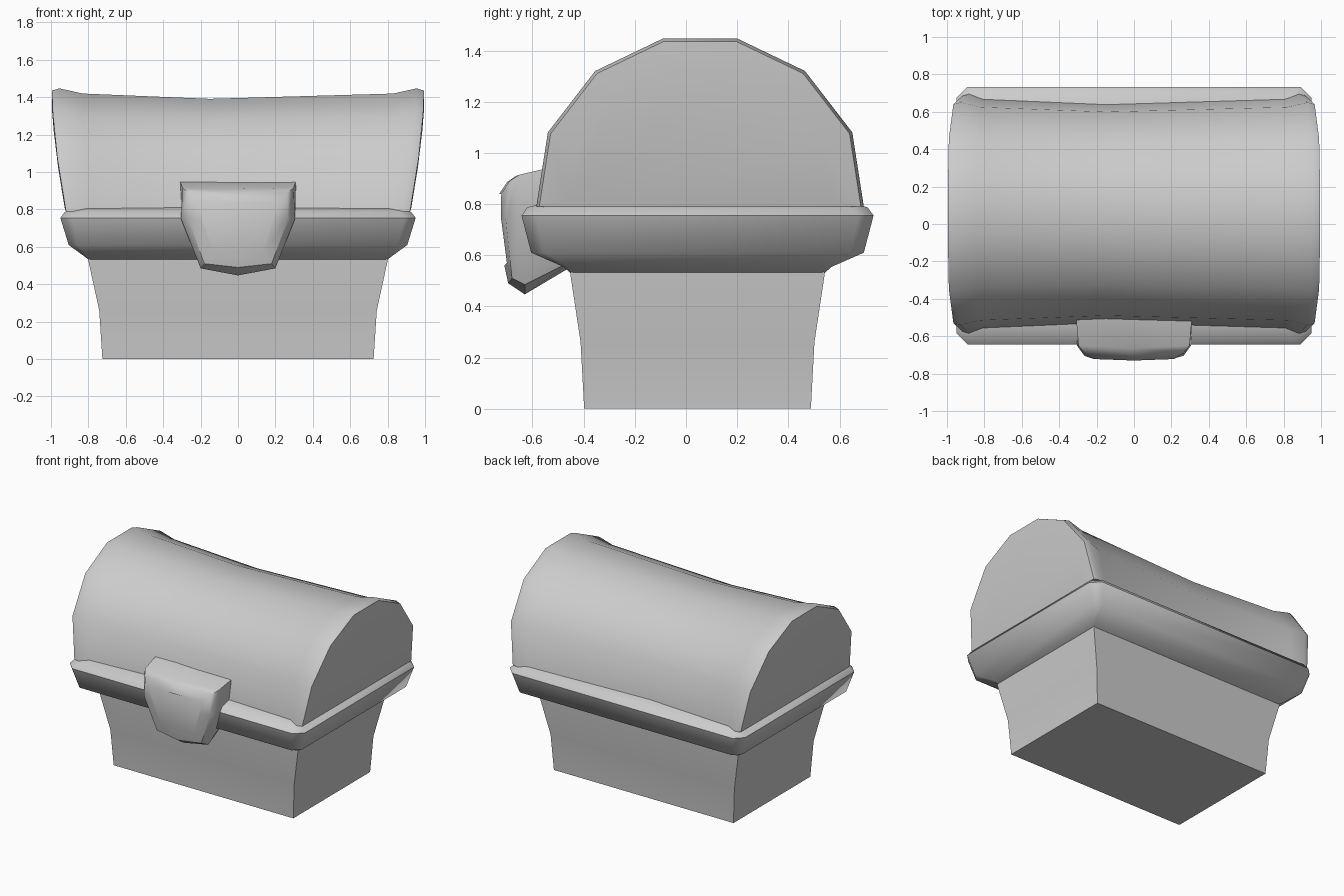
import bpy, bmesh, math

if "Cube" in bpy.data.objects:
    bpy.data.objects.remove(bpy.data.objects["Cube"])

CY = 0.045  # depth centre of the box


def loft(name, rings, angle):
    """Skin a list of equal-length vertex rings and cap both ends."""
    bm = bmesh.new()
    loops = [[bm.verts.new(p) for p in r] for r in rings]
    for a, b in zip(loops, loops[1:]):
        n = len(a)
        for i in range(n):
            j = (i + 1) % n
            bm.faces.new((a[i], a[j], b[j], b[i]))
    bm.faces.new(loops[0])
    bm.faces.new(loops[-1])
    bmesh.ops.recalc_face_normals(bm, faces=bm.faces)
    me = bpy.data.meshes.new(name)
    bm.to_mesh(me)
    bm.free()
    ob = bpy.data.objects.new(name, me)
    bpy.context.collection.objects.link(ob)
    bpy.ops.object.select_all(action='DESELECT')
    bpy.context.view_layer.objects.active = ob
    ob.select_set(True)
    bpy.ops.object.shade_smooth_by_angle(angle=math.radians(angle))
    return ob


def rect(hx, hy, z, c=0.0):
    """Rectangle ring; c > 0 cuts the corners."""
    if c == 0:
        pts = [(hx, -hy), (hx, hy), (-hx, hy), (-hx, -hy)]
    else:
        pts = [(hx - c, -hy), (hx, -hy + c), (hx, hy - c), (hx - c, hy),
               (-hx + c, hy), (-hx, hy - c), (-hx, -hy + c), (-hx + c, -hy)]
    return [(x, y + CY, z) for x, y in pts]


# flared box body
loft("chest_body", [rect(0.725, 0.443, 0), rect(0.742, 0.457, 0.26),
                    rect(0.80, 0.497, 0.525), rect(0.80, 0.497, 0.56)], 30)

# thick moulded rim
loft("rim", [rect(0.79, 0.49, 0.525, 0.01), rect(0.83, 0.525, 0.555, 0.02),
             rect(0.905, 0.65, 0.61, 0.05), rect(0.95, 0.688, 0.755, 0.06),
             rect(0.925, 0.665, 0.787, 0.06), rect(0.84, 0.56, 0.815, 0.06)], 48)

# barrel lid: half profile (offset from CY+0.01, z), flaring towards both ends
OUTER = [(0.64, 0.79), (0.595, 1.08), (0.41, 1.32), (0.145, 1.447)]
INNER = [(0.515, 0.81), (0.48, 1.02), (0.33, 1.22), (0.115, 1.32)]


def lean(z):
    t = max(0.0, (1.43 - z) / 0.64)
    return -0.075 * t ** 1.6


def lid_ring(x, prof, s, flare):
    half = [(y * s, 0.79 + (z - 0.79) * s) for y, z in prof]
    full = half + [(-y, z) for y, z in reversed(half)]
    side = math.copysign(1, x)
    return [(x + side * flare * lean(z), y + CY + 0.01, z) for y, z in full]


ends = [(0.83, OUTER, 0.958, 0.3), (0.955, OUTER, 1.0, 0.95),
        (0.995, OUTER, 0.982, 1.0), (0.998, INNER, 1.0, 1.0)]
lid = [lid_ring(-x, p, s, f) for x, p, s, f in reversed(ends)]
lid.append(lid_ring(-0.15, OUTER, 0.915, 0))
lid += [lid_ring(x, p, s, f) for x, p, s, f in ends]
loft("barrel_lid", lid, 55)


# latch plate: rings from back to front, mirrored half outline
def latch_ring(half):
    return half + [(-x, y, z) for x, y, z in reversed(half) if x > 0.001]


# ring order: top middle, sides downward, bottom middle
def latch_outline(top, upper, mid, low, tip):
    right = [upper, mid, low]
    left = [(-x, y, z) for x, y, z in reversed(right)]
    return [top] + right + [tip] + left


loft("latch", [
    latch_outline((0, -0.50, 0.945), (0.31, -0.50, 0.95), (0.305, -0.45, 0.76),
                  (0.20, -0.44, 0.58), (0, -0.44, 0.56)),
    latch_outline((0, -0.665, 0.91), (0.297, -0.65, 0.915), (0.305, -0.65, 0.75),
                  (0.20, -0.63, 0.485), (0, -0.63, 0.447)),
    latch_outline((0, -0.70, 0.885), (0.265, -0.69, 0.89), (0.265, -0.705, 0.745),
                  (0.18, -0.68, 0.51), (0, -0.695, 0.49)),
    latch_outline((0, -0.73, 0.84), (0.215, -0.722, 0.84), (0.20, -0.723, 0.745),
                  (0.13, -0.70, 0.57), (0, -0.71, 0.56)),
], 40)
